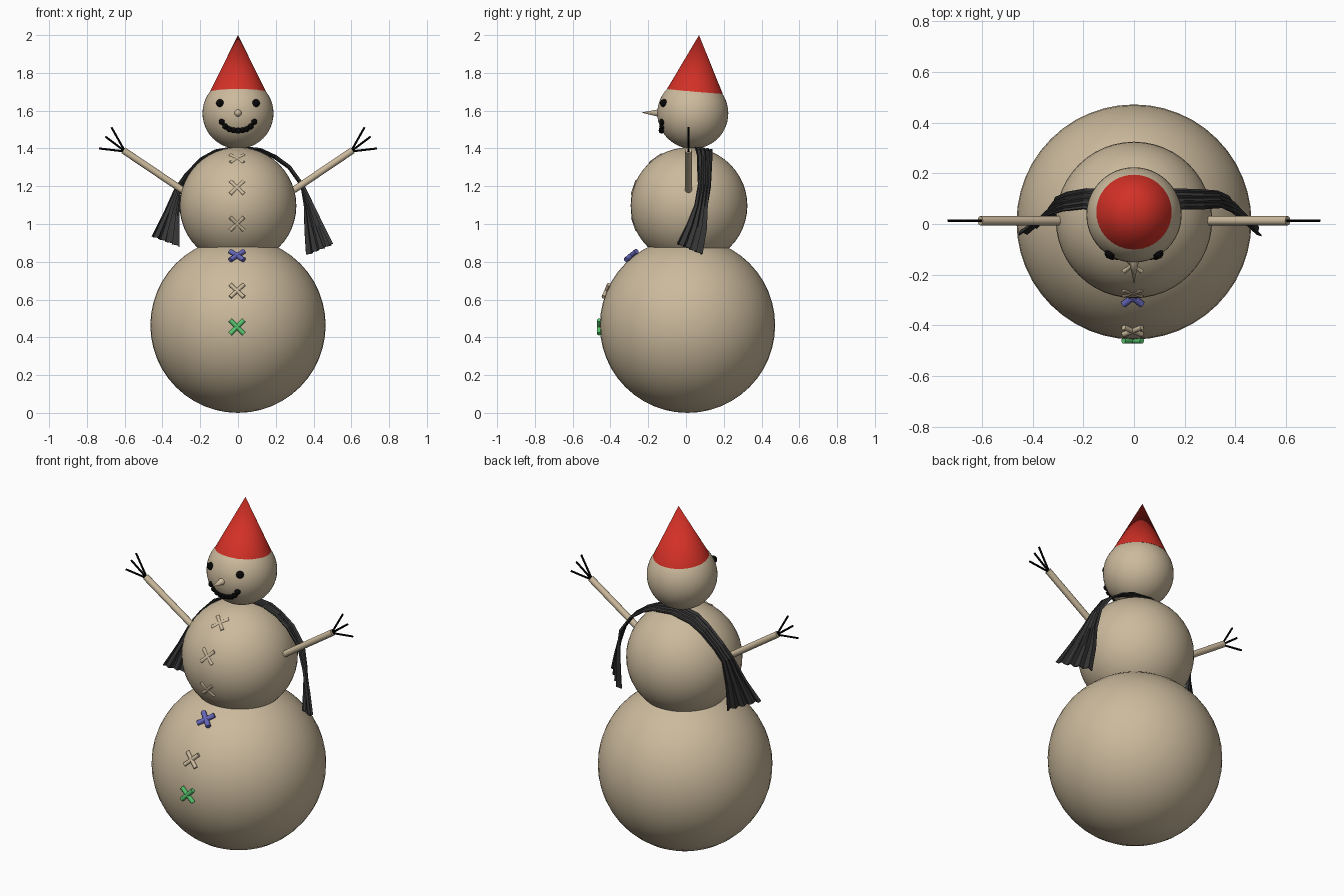
import bpy, bmesh, math
from mathutils import Vector

if "Cube" in bpy.data.objects:
    bpy.data.objects.remove(bpy.data.objects["Cube"])


def mat(name, r, g, b):
    m = bpy.data.materials.new(name)
    m.diffuse_color = (r, g, b, 1)
    m.use_nodes = True
    m.node_tree.nodes["Principled BSDF"].inputs["Base Color"].default_value = m.diffuse_color
    return m


TAN = mat("tan", 0.60, 0.49, 0.335)
RED = mat("red", 0.65, 0.03, 0.02)
BLACK = mat("black", 0.002, 0.002, 0.002)
GREY = mat("dark_grey", 0.036, 0.036, 0.036)
BLUE = mat("blue", 0.13, 0.13, 0.48)
GREEN = mat("green", 0.10, 0.58, 0.16)


def finish(name, material):
    o = bpy.context.object
    o.name = name
    o.data.materials.append(material)
    bpy.ops.object.shade_smooth_by_angle(angle=math.radians(40))
    return o


def ball(name, c, r, material, seg=40):
    bpy.ops.mesh.primitive_uv_sphere_add(segments=seg, ring_count=seg // 2, radius=r, location=c)
    return finish(name, material)


def rod(name, a, b, r1, r2, material, sides=12):
    """Cylinder or cone from a to b."""
    a, b = Vector(a), Vector(b)
    d = b - a
    bpy.ops.mesh.primitive_cone_add(vertices=sides, radius1=r1, radius2=r2, depth=d.length,
                                    location=(a + b) / 2,
                                    rotation=d.to_track_quat('Z', 'Y').to_euler())
    return finish(name, material)


# body balls: centre, radius
BASE = (Vector((0, 0.008, 0.464)), 0.464)
CHEST = (Vector((0, 0.016, 1.097)), 0.309)
HEAD = (Vector((0, 0.036, 1.586)), 0.188)
ball("base_ball", *BASE, TAN, 48)
ball("chest_ball", *CHEST, TAN, 48)
ball("head", *HEAD, TAN, 48)

# hat and nose
rod("hat", (0, 0.046, 1.70), (0, 0.069, 2.0), 0.149, 0, RED, 48)
rod("nose", (0, -0.13, 1.587), (0, -0.237, 1.59), 0.023, 0, TAN, 16)


def on_head(x, z):
    c, r = HEAD
    return (x, c.y - math.sqrt(r * r - x * x - (z - c.z) ** 2), z)


# eyes
for s in (-1, 1):
    ball("eye", on_head(s * 0.095, 1.64), 0.021, BLACK, 16)

# mouth beads along a smile
for x, z in ((0, 1.495), (0.024, 1.497), (0.046, 1.503), (0.067, 1.517), (0.085, 1.541)):
    for s in ((-1, 1) if x else (1,)):
        ball("mouth_bead", on_head(s * x, z), 0.0165, BLACK, 12)

# arms with three fingers
for s in (-1, 1):
    rod("arm", (s * 0.295, 0.013, 1.18), (s * 0.607, 0.013, 1.39), 0.018, 0.018, TAN, 16)
    for x, z in ((0.67, 1.512), (0.702, 1.463), (0.735, 1.40)):
        rod("finger", (s * 0.598, 0.013, 1.384), (s * x, 0.013, z), 0.0055, 0.0055, BLACK, 8)


def cross_button(part, z, lift, r, material):
    """Two crossed bars lying on the front of a ball."""
    c, rad = part
    e = math.asin((z - c.z) / rad)
    n = Vector((0, -math.cos(e), math.sin(e)))
    up = Vector((0, math.sin(e), math.cos(e)))
    p = c + n * (rad + lift) + Vector((-0.005, 0, 0))
    for s in (-1, 1):
        d = (Vector((1, 0, 0)) + up * s) * 0.036
        rod("button_bar", p - d, p + d, r, r, material, 10)


for z in (1.35, 1.195, 1.0):
    cross_button(CHEST, z, -0.008, 0.011, TAN)
cross_button(BASE, 0.825, 0.010, 0.014, BLUE)
cross_button(BASE, 0.645, 0.003, 0.011, TAN)
cross_button(BASE, 0.455, 0.004, 0.012, GREEN)

# scarf: (front edge, back edge, pleat depth) from the left end to the right end
SCARF = [
    ((-0.455, -0.045, 0.935), (-0.305, 0.05, 0.88), 0.014),
    ((-0.39, 0.0, 1.06), (-0.31, 0.075, 1.04), 0.010),
    ((-0.33, 0.035, 1.19), (-0.305, 0.105, 1.18), 0.006),
    ((-0.28, 0.05, 1.26), (-0.265, 0.125, 1.25), 0.005),
    ((-0.20, 0.06, 1.345), (-0.19, 0.14, 1.33), 0.004),
    ((-0.12, 0.05, 1.39), (-0.12, 0.14, 1.368), 0.003),
    ((0, 0.045, 1.41), (0, 0.14, 1.392), 0.003),
    ((0.12, 0.05, 1.397), (0.12, 0.14, 1.38), 0.003),
    ((0.20, 0.06, 1.36), (0.19, 0.138, 1.35), 0.004),
    ((0.275, 0.06, 1.305), (0.268, 0.135, 1.295), 0.005),
    ((0.345, 0.065, 1.21), (0.335, 0.13, 1.20), 0.006),
    ((0.40, 0.045, 1.10), (0.355, 0.115, 1.09), 0.009),
    ((0.45, 0.005, 1.00), (0.36, 0.11, 0.97), 0.012),
    ((0.505, -0.045, 0.895), (0.37, 0.09, 0.838), 0.014),
]
COLS = 12
bm = bmesh.new()
rows = []
for i, (a, b, depth) in enumerate(SCARF):
    a, b = Vector(a), Vector(b)
    prev, nxt = SCARF[max(i - 1, 0)], SCARF[min(i + 1, len(SCARF) - 1)]
    along = Vector(nxt[0]) + Vector(nxt[1]) - Vector(prev[0]) - Vector(prev[1])
    normal = along.cross(b - a).normalized()
    rows.append([bm.verts.new(a.lerp(b, j / COLS) + normal * depth * math.sin(j * 2.2 + i * 0.25))
                 for j in range(COLS + 1)])
for r0, r1 in zip(rows, rows[1:]):
    for j in range(COLS):
        bm.faces.new((r0[j], r0[j + 1], r1[j + 1], r1[j]))
bmesh.ops.recalc_face_normals(bm, faces=bm.faces)
mesh = bpy.data.meshes.new("scarf")
bm.to_mesh(mesh)
bm.free()
scarf = bpy.data.objects.new("scarf", mesh)
bpy.context.collection.objects.link(scarf)
mesh.materials.append(GREY)
solid = scarf.modifiers.new("thickness", 'SOLIDIFY')
solid.thickness = 0.006
solid.offset = 0
